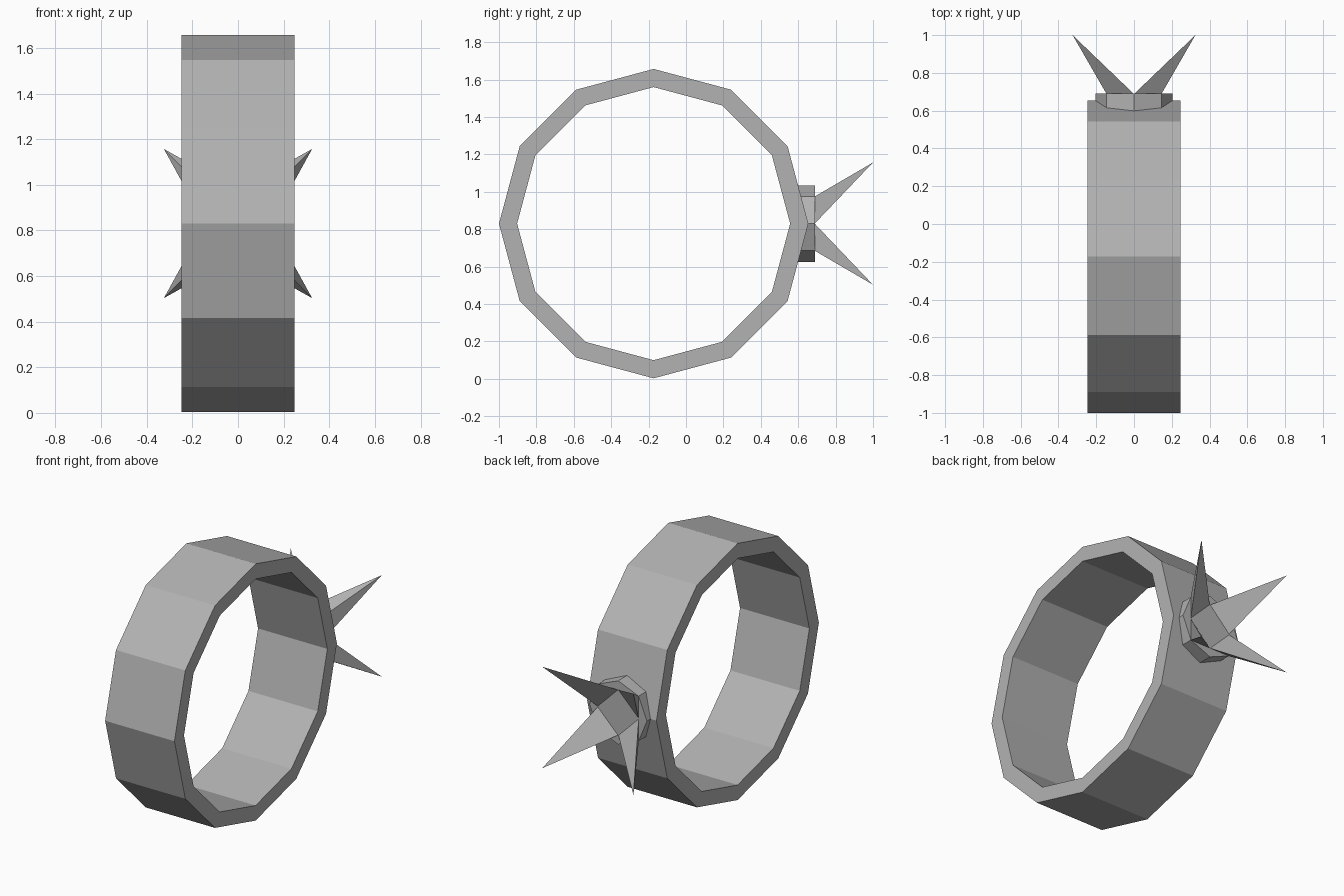
import bpy, bmesh, math

if "Cube" in bpy.data.objects:
    bpy.data.objects.remove(bpy.data.objects["Cube"])

CY, CZ = -0.173, 0.83  # ring centre

metal = bpy.data.materials.new("grey metal")
metal.diffuse_color = (0.45, 0.45, 0.45, 1)
metal.use_nodes = True
metal.node_tree.nodes["Principled BSDF"].inputs["Base Color"].default_value = metal.diffuse_color


def finish(name, bm):
    bmesh.ops.recalc_face_normals(bm, faces=bm.faces)
    me = bpy.data.meshes.new(name)
    bm.to_mesh(me)
    bm.free()
    me.materials.append(metal)
    ob = bpy.data.objects.new(name, me)
    bpy.context.collection.objects.link(ob)
    return ob


# Twelve-sided band
bm = bmesh.new()
loops = []
for r, x in ((0.827, -0.247), (0.827, 0.247), (0.73, 0.247), (0.73, -0.247)):
    loops.append([bm.verts.new((x, CY + r * math.cos(i * math.pi / 6),
                                CZ + r * math.sin(i * math.pi / 6))) for i in range(12)])
for k in range(4):
    a, b = loops[k], loops[(k + 1) % 4]
    for i in range(12):
        j = (i + 1) % 12
        bm.faces.new((a[i], a[j], b[j], b[i]))
finish("band", bm)

# Octagonal mount on the back of the band
bm = bmesh.new()
ring = [(0.205 * math.cos(i * math.pi / 4), 0.205 * math.sin(i * math.pi / 4)) for i in range(8)]
inner = [bm.verts.new((x, 0.585, CZ + z)) for x, z in ring]
outer = [bm.verts.new((x, 0.69, CZ + z)) for x, z in ring]
bm.faces.new(inner)
bm.faces.new(outer)
for i in range(8):
    j = (i + 1) % 8
    bm.faces.new((inner[i], inner[j], outer[j], outer[i]))
finish("mount", bm)

# Four spikes splayed outwards along the diagonals
base = ((0.145, 0.0), (0.145, 0.145), (0.0, 0.145))
for sx, sz, name in ((1, 1, "spike_upper_right"), (-1, 1, "spike_upper_left"),
                     (1, -1, "spike_lower_right"), (-1, -1, "spike_lower_left")):
    bm = bmesh.new()
    foot = [bm.verts.new((sx * x, 0.688, CZ + sz * z)) for x, z in base]
    tip = bm.verts.new((sx * 0.325, 1.0, CZ + sz * 0.327))
    bm.faces.new(foot)
    for i in range(len(foot)):
        bm.faces.new((foot[i], foot[(i + 1) % len(foot)], tip))
    finish(name, bm)
